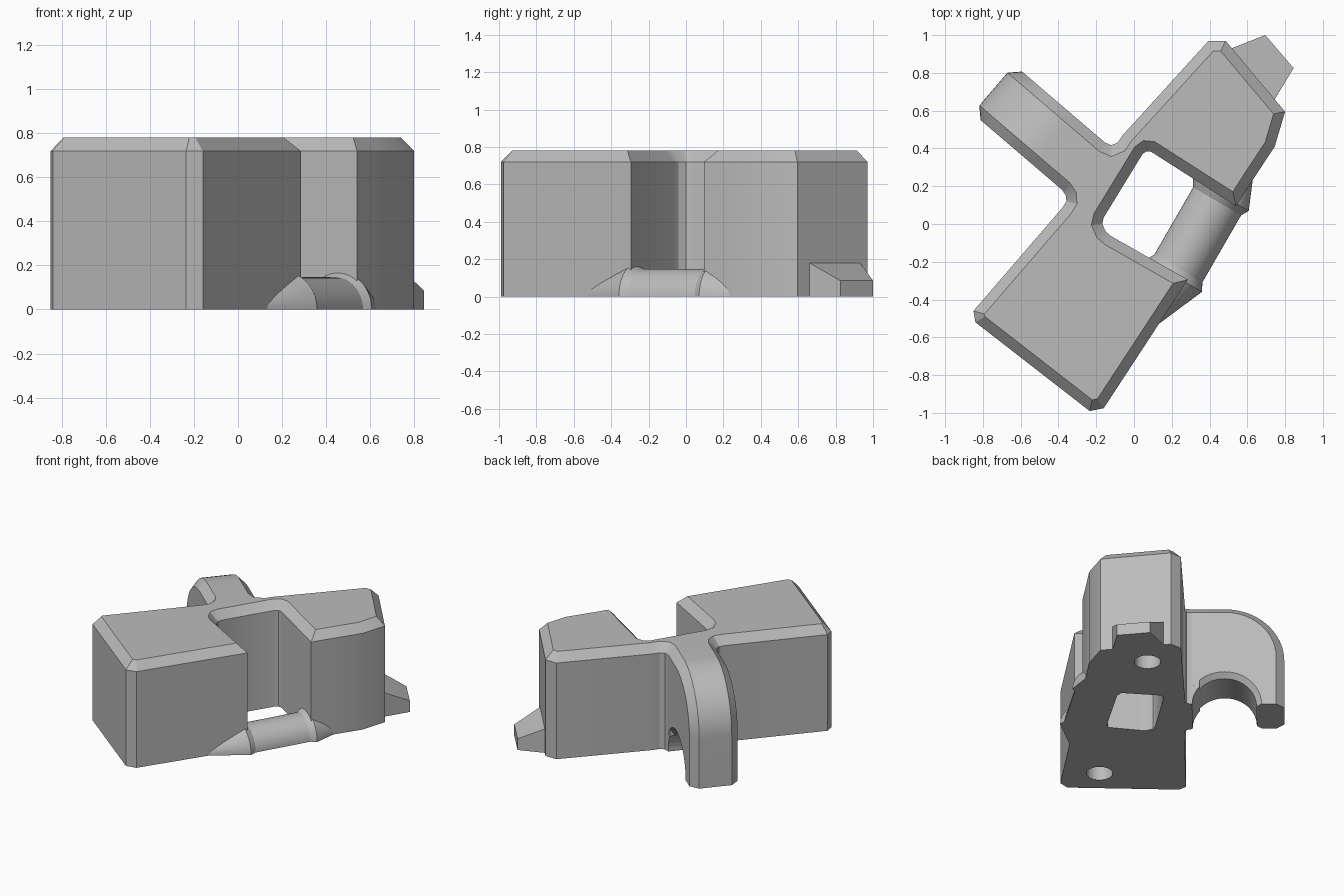
import bpy, bmesh
from math import sin, cos, pi, radians
from mathutils import Vector, Matrix

if "Cube" in bpy.data.objects:
    bpy.data.objects.remove(bpy.data.objects["Cube"], do_unlink=True)

HEIGHT, BEVEL, DROP = 0.78, 0.055, 0.06
grey = bpy.data.materials.new("light_grey")
grey.use_nodes = True
grey.diffuse_color = (0.5, 0.5, 0.5, 1)
grey.node_tree.nodes["Principled BSDF"].inputs["Base Color"].default_value = (0.5, 0.5, 0.5, 1)

# Local axes: "out" runs along the arm, "along" runs along the body
out, along, up = Vector((-0.76, 0.65, 0)), Vector((0.65, 0.76, 0)), Vector((0, 0, 1))


def local(u, v, z):
    return out * u + along * v + up * z


def loft(name, rings, smooth=25):
    """Skin a list of closed rings of equal length and cap both ends."""
    bm = bmesh.new()
    loops = [[bm.verts.new(p) for p in ring] for ring in rings]
    n = len(loops[0])
    for a, b in zip(loops, loops[1:]):
        for i in range(n):
            j = (i + 1) % n
            bm.faces.new((a[i], a[j], b[j], b[i]))
    bm.faces.new(loops[0][::-1])
    bm.faces.new(loops[-1])
    bmesh.ops.recalc_face_normals(bm, faces=bm.faces)
    mesh = bpy.data.meshes.new(name)
    bm.to_mesh(mesh)
    bm.free()
    mesh.materials.append(grey)
    ob = bpy.data.objects.new(name, mesh)
    bpy.context.collection.objects.link(ob)
    bpy.ops.object.select_all(action="DESELECT")
    ob.select_set(True)
    bpy.context.view_layer.objects.active = ob
    bpy.ops.object.shade_smooth_by_angle(angle=radians(smooth))
    return ob


def inset(points, d):
    """Mitred inward offset of a counter-clockwise outline."""
    result = []
    pts = [Vector(p) for p in points]
    for i, p in enumerate(pts):
        a, b = (p - pts[i - 1]).normalized(), (pts[(i + 1) % len(pts)] - p).normalized()
        na, nb = Vector((-a.y, a.x)), Vector((-b.y, b.x))
        result.append(p + (na + nb) * d / (1 + na.dot(nb)))
    return result


def level(points, z):
    return [Vector((p[0], p[1], z)) for p in points]


def cylinder_cut(target, name, centre, axis, radius, half):
    """Cut a cylinder out of the target and hide the cutter."""
    bm = bmesh.new()
    bmesh.ops.create_cone(bm, cap_ends=True, segments=40, radius1=radius, radius2=radius, depth=2 * half)
    rot = axis.to_track_quat("Z", "Y").to_matrix().to_4x4()
    bm.transform(Matrix.Translation(centre) @ rot)
    mesh = bpy.data.meshes.new(name)
    bm.to_mesh(mesh)
    bm.free()
    mesh.materials.append(grey)
    cutter = bpy.data.objects.new(name, mesh)
    bpy.context.collection.objects.link(cutter)
    cutter.hide_render = True
    cutter.hide_set(True)
    mod = target.modifiers.new(name, "BOOLEAN")
    mod.operation, mod.solver, mod.object = "DIFFERENCE", "EXACT", cutter
    bpy.context.view_layer.objects.active = target
    bpy.ops.object.modifier_apply(modifier=mod.name)
    bpy.data.objects.remove(cutter, do_unlink=True)


# Body: notched block with a chamfered top rim
outline = [
    (-0.85, -0.46), (-0.84, -0.52), (-0.235, -0.99), (-0.16, -0.975), (0.285, -0.295),
    (-0.12, -0.065), (-0.15, -0.04), (-0.168, 0), (-0.16, 0.035),
    (0.045, 0.37), (0.065, 0.385), (0.09, 0.383), (0.54, 0.095),
    (0.62, 0.22), (0.745, 0.41), (0.8, 0.595), (0.485, 0.97), (0.395, 0.97),
    (-0.06, 0.47), (-0.085, 0.432), (-0.12, 0.417), (-0.155, 0.432), (-0.194, 0.466),
    (-0.413, 0.209), (-0.38, 0.18), (-0.36, 0.15), (-0.358, 0.12), (-0.38, 0.085),
]
body = loft("body", [level(outline, 0), level(outline, HEIGHT - DROP),
                     level(inset(outline, BEVEL), HEIGHT)])

# Arm: arched hook with chamfered edges
CENTRE, OUTER, ARCH, START = 0.62, 0.41, 0.22, 0.27
MID, HALF, STEPS = 0.059, 0.169, 20


def arm_ring(v, shrink, widen):
    r, a = OUTER - shrink, ARCH + widen
    bend = HEIGHT - OUTER
    pts = [(START, 0), (START, bend + r)]
    pts += [(CENTRE + r * sin(i * pi / 2 / STEPS), bend + r * cos(i * pi / 2 / STEPS))
            for i in range(STEPS + 1)]
    pts += [(CENTRE + r, 0)]
    pts += [(CENTRE + a * cos(i * pi / 32), a * sin(i * pi / 32)) for i in range(33)]
    return [local(u, v, z) for u, z in pts]


loft("arched_arm", [
    arm_ring(MID - HALF, BEVEL, 0.035), arm_ring(MID - HALF + 0.035, BEVEL * 0.36, 0),
    arm_ring(MID - HALF + BEVEL, 0, 0), arm_ring(MID + HALF - BEVEL, 0, 0),
    arm_ring(MID + HALF - 0.035, BEVEL * 0.36, 0), arm_ring(MID + HALF, BEVEL, 0.035)])

# Openings: arch clearance and two blind sockets in the underside
cylinder_cut(body, "arch_cutter", local(CENTRE, MID, 0), along, ARCH, 0.3)
for x, y in ((0.45, 0.68), (-0.28, -0.70)):
    cylinder_cut(body, "socket_cutter", Vector((x, y, 0)), up, 0.09, 0.3)
body.select_set(True)
bpy.ops.object.shade_smooth_by_angle(angle=radians(25))

# Bar across the notch: half-round with flared, tapering ends
origin, axis, side = Vector((0.235, -0.235, 0)), Vector((0.5, 0.866, 0)), Vector((0.866, -0.5, 0))
profile = [(-0.43, 0.004), (-0.045, 0.17), (0.0, 0.147), (0.41, 0.147), (0.45, 0.17), (0.85, 0.004)]
loft("cross_bar", [[origin + axis * t + side * r * cos(i * pi / 24) + up * r * sin(i * pi / 24)
                    for i in range(25)] for t, r in profile])

# Peg: sloped tapering tab on the end wall, sunk slightly into the body
wall_a, wall_b = Vector((0.745, 0.66, 0)), Vector((0.515, 0.93, 0))
tip_a, tip_b = Vector((0.845, 0.825, 0)), Vector((0.695, 1.0, 0))
loft("end_peg", [[a, b, b + up * z, a + up * z]
                 for a, b, z in ((wall_a, wall_b, 0.18), (tip_a, tip_b, 0.085))])
